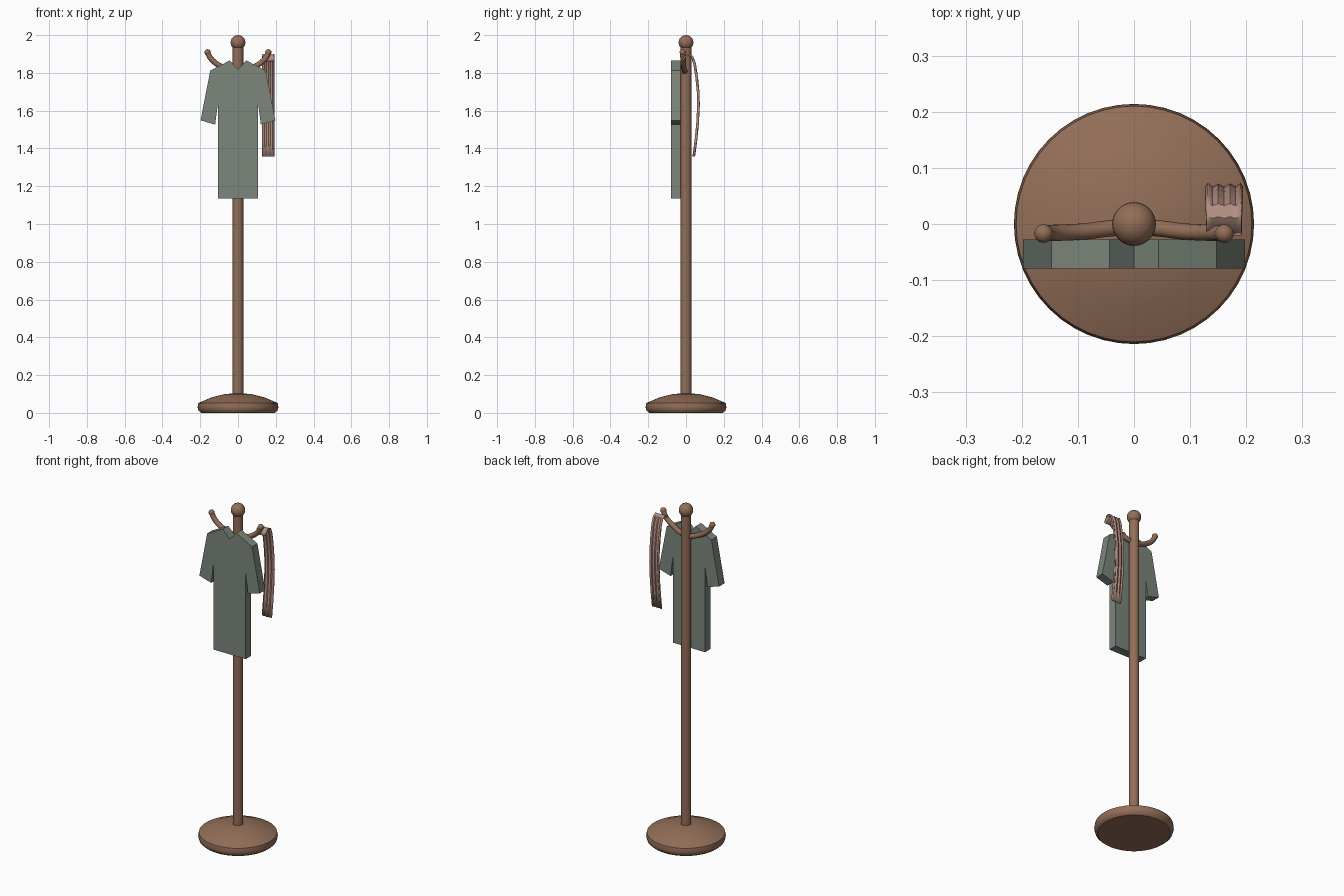
import bpy, bmesh, math

if "Cube" in bpy.data.objects:
    bpy.data.objects.remove(bpy.data.objects["Cube"])


def material(name, rgb):
    m = bpy.data.materials.new(name)
    m.diffuse_color = (*rgb, 1)
    m.use_nodes = True
    m.node_tree.nodes["Principled BSDF"].inputs["Base Color"].default_value = m.diffuse_color
    return m


wood = material("brown wood", (0.29, 0.157, 0.098))
green = material("grey green cloth", (0.20, 0.24, 0.20))
pink = material("dusty pink cloth", (0.44, 0.27, 0.22))


def finish(ob, mat, angle=None):
    ob.data.materials.append(mat)
    bpy.ops.object.select_all(action='DESELECT')
    ob.select_set(True)
    bpy.context.view_layer.objects.active = ob
    if ob.type == 'CURVE':
        bpy.ops.object.convert(target='MESH')
        ob = bpy.context.object
    if angle:
        bpy.ops.object.shade_smooth_by_angle(angle=math.radians(angle))
    return ob


def add_mesh(name, bm):
    bmesh.ops.recalc_face_normals(bm, faces=bm.faces[:])
    me = bpy.data.meshes.new(name)
    bm.to_mesh(me)
    bm.free()
    ob = bpy.data.objects.new(name, me)
    bpy.context.collection.objects.link(ob)
    return ob


def lathe(name, profile, mat, steps=48):
    bm = bmesh.new()
    vs = [bm.verts.new((r, 0, z)) for r, z in profile]
    es = [bm.edges.new(p) for p in zip(vs, vs[1:])]
    bmesh.ops.spin(bm, geom=vs + es, axis=(0, 0, 1), cent=(0, 0, 0),
                   steps=steps, angle=math.tau)
    bmesh.ops.remove_doubles(bm, verts=bm.verts[:], dist=1e-5)
    return finish(add_mesh(name, bm), mat, 40)


def ball(name, loc, r, mat):
    bpy.ops.mesh.primitive_uv_sphere_add(segments=24, ring_count=14, radius=r, location=loc)
    bpy.context.object.name = name
    finish(bpy.context.object, mat, 60)


# Stand: domed foot, pole and knob
lathe("base", [(0, 0), (0.195, 0), (0.209, 0.012), (0.214, 0.03), (0.21, 0.052),
               (0.14, 0.082), (0.07, 0.1), (0, 0.104)], wood)
lathe("pole", [(0, 0.08), (0.028, 0.08), (0.028, 1.945), (0, 1.945)], wood, 24)
ball("top_knob", (0, 0, 1.961), 0.039, wood)

# Two curved hooks with rounded tips
for side, s in (("left", -1), ("right", 1)):
    path = [(0, -0.005, 1.803), (0.045, -0.008, 1.815), (0.085, -0.013, 1.832),
            (0.12, -0.015, 1.853), (0.148, -0.016, 1.882), (0.161, -0.017, 1.91)]
    cu = bpy.data.curves.new(side + "_hook", 'CURVE')
    cu.dimensions = '3D'
    cu.bevel_depth = 0.0145
    cu.bevel_resolution = 4
    cu.use_fill_caps = True
    sp = cu.splines.new('BEZIER')
    sp.bezier_points.add(len(path) - 1)
    for p, (x, y, z) in zip(sp.bezier_points, path):
        p.co = (s * x, y, z)
        p.handle_left_type = p.handle_right_type = 'AUTO'
    sp.resolution_u = 4
    ob = bpy.data.objects.new(side + "_hook", cu)
    bpy.context.collection.objects.link(ob)
    finish(ob, wood, 50)
    ball(side + "_hook_tip", (s * 0.161, -0.017, 1.909), 0.0165, wood)

# Coat: mirrored outline extruded in depth
half = [(0.044, 1.866), (0.147, 1.812), (0.198, 1.549), (0.121, 1.526),
        (0.106, 1.64), (0.106, 1.135)]
outline = [(0, 1.818)] + half + [(-x, z) for x, z in reversed(half)]
bm = bmesh.new()
face = bm.faces.new([bm.verts.new((x, -0.079, z)) for x, z in outline])
ext = bmesh.ops.extrude_face_region(bm, geom=[face], use_keep_orig=True)
bmesh.ops.translate(bm, vec=(0, 0.051, 0),
                    verts=[v for v in ext["geom"] if isinstance(v, bmesh.types.BMVert)])
finish(add_mesh("coat", bm), green)

# Scarf: rippled strip draped over the right hook
drape = [(-0.017, 1.862), (-0.008, 1.883), (0.012, 1.895), (0.032, 1.886), (0.045, 1.85),
         (0.056, 1.78), (0.064, 1.70), (0.066, 1.63), (0.061, 1.53), (0.052, 1.44), (0.041, 1.357)]
ripple = [0.004, -0.003, 0.002, -0.003, 0.002, -0.003, 0.004]
bm = bmesh.new()
rows = []
for i, (y, z) in enumerate(drape):
    k = min(1, i / 4)
    rows.append([bm.verts.new((0.129 + 0.063 * j / 6, y + d * k, z + d * (1 - k) * 0.5))
                 for j, d in enumerate(ripple)])
for a, b in zip(rows, rows[1:]):
    for j in range(6):
        bm.faces.new((a[j], a[j + 1], b[j + 1], b[j]))
scarf = add_mesh("scarf", bm)
mod = scarf.modifiers.new("thickness", 'SOLIDIFY')
mod.thickness = 0.008
mod.offset = 0
finish(scarf, pink, 40)
